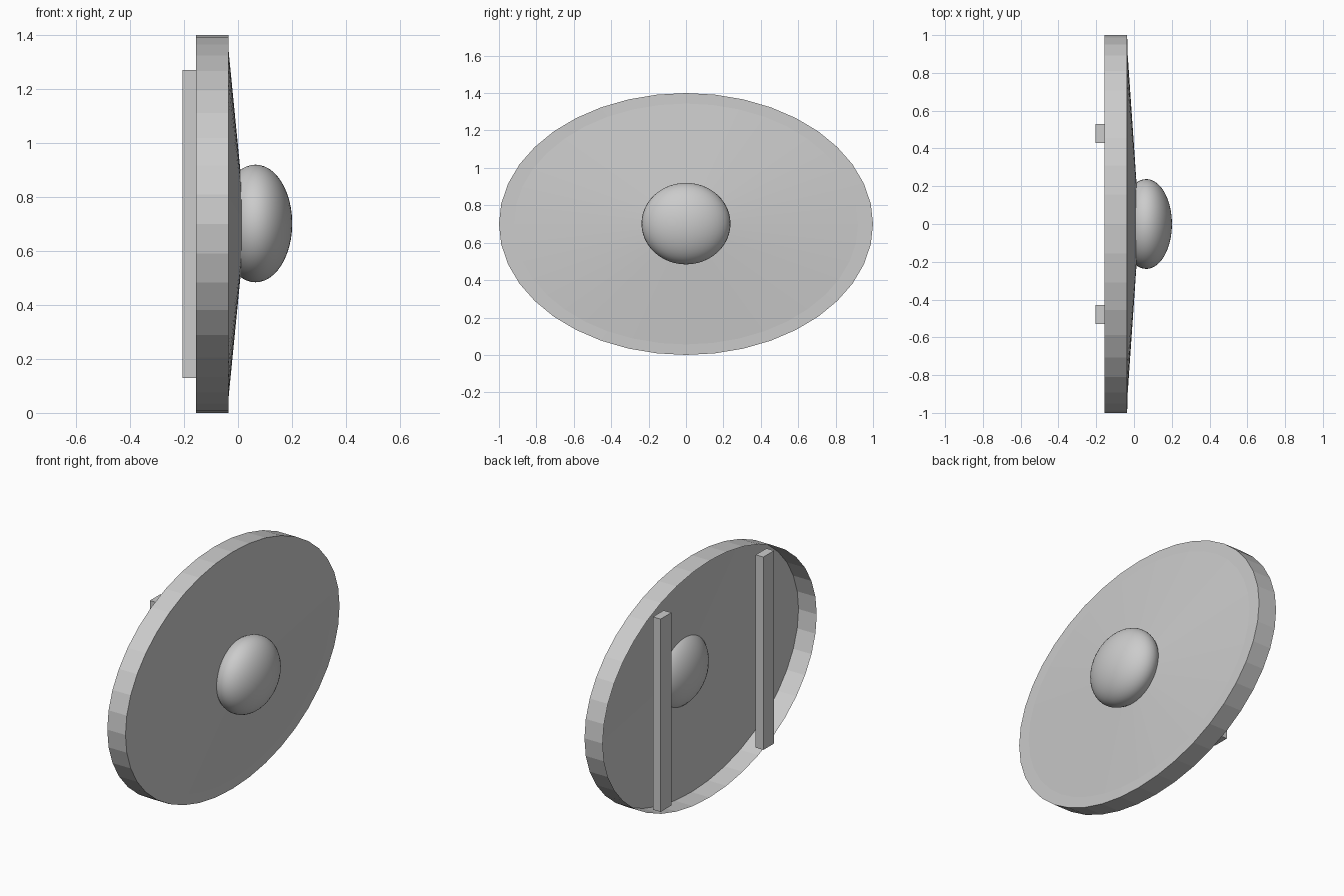
import bpy, bmesh, math
from mathutils import Matrix

if "Cube" in bpy.data.objects:
    bpy.data.objects.remove(bpy.data.objects["Cube"])

CENTER_Z = 0.70
SIDES = 40

grey = bpy.data.materials.new("plain grey")
grey.diffuse_color = (0.6, 0.6, 0.6, 1)
grey.use_nodes = True
grey.node_tree.nodes["Principled BSDF"].inputs["Base Color"].default_value = grey.diffuse_color


def add_object(name, bm, smooth=False):
    mesh = bpy.data.meshes.new(name)
    for f in bm.faces:
        f.smooth = smooth
    bm.to_mesh(mesh)
    bm.free()
    mesh.materials.append(grey)
    obj = bpy.data.objects.new(name, mesh)
    bpy.context.collection.objects.link(obj)
    return obj


# Shield shell: open back, straight rim, flat lip, shallow cone front
bm = bmesh.new()
profile = [(-0.155, 1.0), (-0.036, 1.0), (-0.035, 0.92), (0.007, 0.31)]  # x, radius factor
rings = []
for x, r in profile:
    rings.append([bm.verts.new((x, r * math.cos(2 * math.pi * i / SIDES),
                                CENTER_Z + 0.7 * r * math.sin(2 * math.pi * i / SIDES)))
                  for i in range(SIDES)])
for a, b in zip(rings, rings[1:]):
    for i in range(SIDES):
        j = (i + 1) % SIDES
        bm.faces.new((a[i], a[j], b[j], b[i]))
apex = bm.verts.new((0.028, 0, CENTER_Z))
for i in range(SIDES):
    bm.faces.new((rings[-1][i], rings[-1][(i + 1) % SIDES], apex))
bmesh.ops.recalc_face_normals(bm, faces=bm.faces)
# make sure the front faces outward
bm.normal_update()
if sum(f.normal.x * f.calc_area() for f in bm.faces) < 0:
    bmesh.ops.reverse_faces(bm, faces=bm.faces)
add_object("shield_shell", bm)

# Boss: flattened ball through the middle of the shield
bm = bmesh.new()
bmesh.ops.create_uvsphere(
    bm, u_segments=40, v_segments=24, radius=1,
    matrix=Matrix.Translation((0.065, 0, 0.702)) @ Matrix.Diagonal((0.136, 0.238, 0.218, 1)))
add_object("boss", bm, smooth=True)

# Two upright straps on the back
for side, label in ((-1, "front"), (1, "rear")):
    bm = bmesh.new()
    bmesh.ops.create_cube(
        bm, size=1,
        matrix=Matrix.Translation((-0.18, side * 0.48, CENTER_Z)) @ Matrix.Diagonal((0.05, 0.10, 1.14, 1)))
    add_object(label + "_back_bar", bm)
